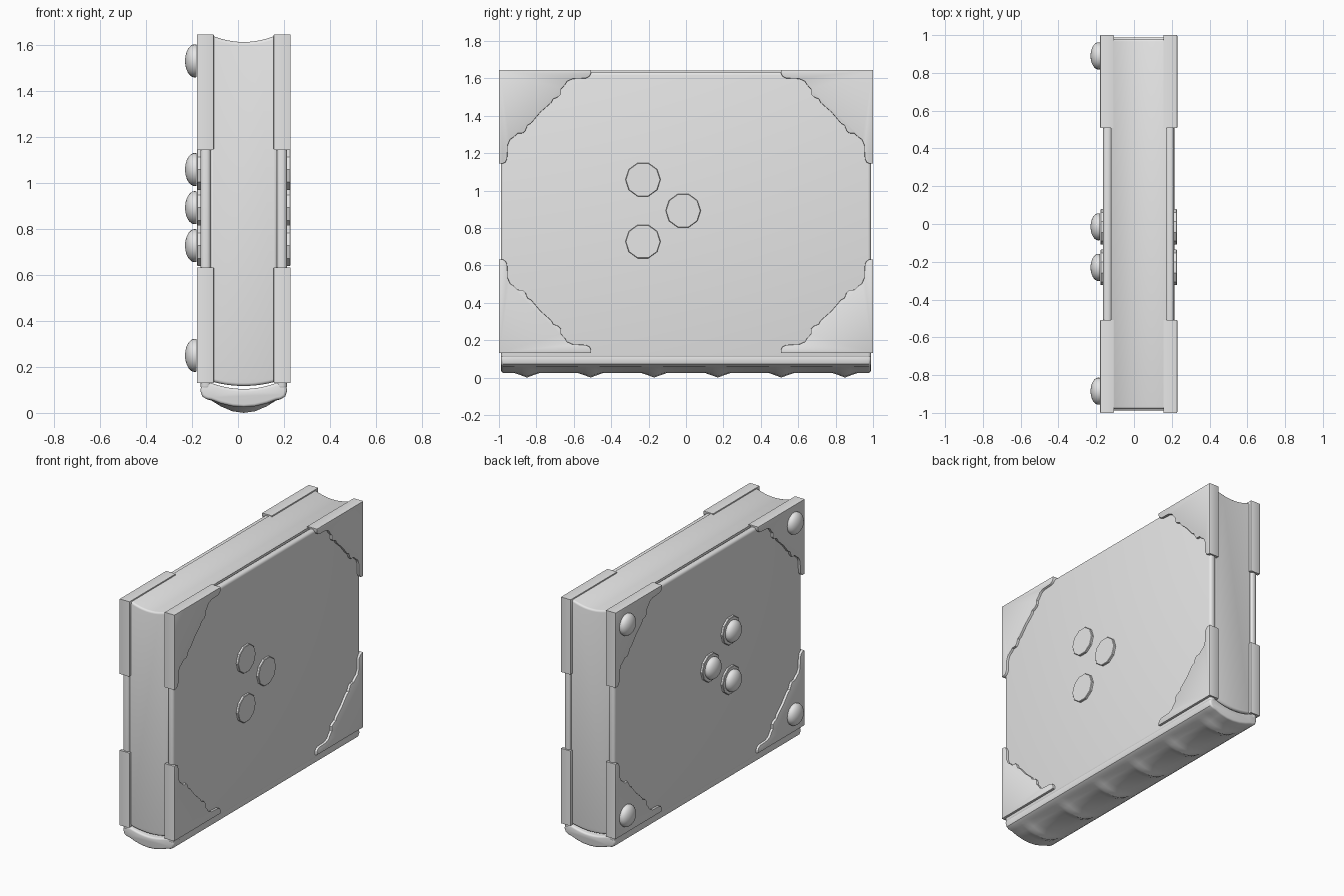
import bpy
import bmesh
import math
from mathutils import Matrix

cube = bpy.data.objects.get("Cube")
if cube:
    bpy.data.objects.remove(cube, do_unlink=True)

grey = bpy.data.materials.new("light grey")
grey.use_nodes = True
grey.diffuse_color = (0.8, 0.8, 0.8, 1)
grey.node_tree.nodes["Principled BSDF"].inputs["Base Color"].default_value = (0.8, 0.8, 0.8, 1)

MID = 0.025          # x centre of the book without its studs
SIDES = {"left": 1, "right": -1}


def finish(bm, name, angle=35):
    bmesh.ops.recalc_face_normals(bm, faces=bm.faces)
    mesh = bpy.data.meshes.new(name)
    bm.to_mesh(mesh)
    bm.free()
    obj = bpy.data.objects.new(name, mesh)
    bpy.context.collection.objects.link(obj)
    mesh.materials.append(grey)
    bpy.ops.object.select_all(action="DESELECT")
    obj.select_set(True)
    bpy.context.view_layer.objects.active = obj
    bpy.ops.object.shade_smooth_by_angle(angle=math.radians(angle))
    return obj


def loft(name, sections, bevel, segments=3):
    """Join matching closed sections, cap the ends and round the cap edges."""
    bm = bmesh.new()
    rings = [[bm.verts.new(p) for p in s] for s in sections]
    n = len(rings[0])
    for a, b in zip(rings, rings[1:]):
        for i in range(n):
            j = (i + 1) % n
            bm.faces.new((a[i], a[j], b[j], b[i]))
    caps = [bm.faces.new(rings[0]), bm.faces.new(rings[-1])]
    bmesh.ops.recalc_face_normals(bm, faces=bm.faces)
    rim = list({e for f in caps for e in f.edges})
    bmesh.ops.bevel(bm, geom=rim, offset=bevel, segments=segments,
                    profile=0.5, affect="EDGES", clamp_overlap=True)
    return finish(bm, name)


def arc(half, edge_z, mid_z, steps=16):
    """Shallow parabola running from -half to +half."""
    ts = [2 * i / steps - 1 for i in range(steps + 1)]
    return [(MID + half * t, mid_z + (edge_z - mid_z) * t * t) for t in ts]


# Page block: hollow fore edge on top, rounded back underneath
outline = arc(0.146, 1.643, 1.612) + arc(0.146, 0.138, 0.117)[::-1]
loft("page_block", [[(x, y, z) for x, z in outline] for y in (-0.98, 0.98)], 0.02)

# Cover boards with soft edges
for side, s in SIDES.items():
    bm = bmesh.new()
    bmesh.ops.create_cube(bm, size=1)
    bmesh.ops.scale(bm, vec=(0.045, 1.98, 1.535), verts=bm.verts)
    bmesh.ops.translate(bm, vec=(MID + s * 0.1655, 0, 0.8675), verts=bm.verts)
    bmesh.ops.bevel(bm, geom=bm.edges[:], offset=0.018, segments=4,
                    profile=0.5, affect="EDGES")
    finish(bm, side + "_cover_board")

# Spine: curved shell with rolled hinges and six raised bands
outer = [(0.165, 0.135), (0.182, 0.122), (0.189, 0.098), (0.181, 0.072),
         (0.162, 0.06), (0.14, 0.056), (0.1, 0.041), (0.05, 0.029)]
shell = outer + [(0, 0.025)] + [(-x, z) for x, z in reversed(outer)]
inner = arc(0.145, 0.131, 0.104, 10)
BANDS = [-0.85, -0.51, -0.17, 0.17, 0.51, 0.85]


def spine_section(y, raised):
    pts = []
    for x, z in shell:
        lift = 0.025 * math.cos(x / 0.15 * math.pi / 2) if abs(x) < 0.15 else 0
        pts.append((MID + x, y, z - raised * lift))
    return pts + [(x, y, z) for x, z in inner]


stations = [(-0.988, 0)]
for b in BANDS:
    stations += [(b - 0.07, 0), (b - 0.03, 0.55), (b, 1), (b + 0.03, 0.55), (b + 0.07, 0)]
stations.append((0.988, 0))
loft("spine", [spine_section(y, r) for y, r in stations], 0.012)

# Ornamental corner guards: a scalloped edge, symmetric about the diagonal
half_edge = [(0.492, 0), (0.492, 0.02), (0.484, 0.034), (0.465, 0.044),
             (0.395, 0.047), (0.365, 0.06), (0.352, 0.08), (0.333, 0.1),
             (0.332, 0.128), (0.318, 0.142), (0.29, 0.153), (0.28, 0.172)]
guard = half_edge + [(0.222, 0.222)] + [(b, a) for a, b in reversed(half_edge)] + [(0, 0)]
for side, s in SIDES.items():
    for end, e in {"back": 1, "front": -1}.items():
        for level, z0, d in (("top", 1.645, -1), ("bottom", 0.13, 1)):
            loft(f"{side}_{end}_{level}_corner_guard",
                 [[(MID + s * x, e * (1 - a), z0 + d * b * 1.02) for a, b in guard]
                  for x in (0.13, 0.204)], 0.004, 2)

# Ten-sided bosses on both covers
SPOTS = [(-0.23, 1.058), (-0.23, 0.727), (-0.015, 0.892)]
for side, s in SIDES.items():
    for i, (y, z) in enumerate(SPOTS):
        ring = [(y + 0.094 * math.cos(k * math.pi / 5),
                 z + 0.094 * math.sin(k * math.pi / 5)) for k in range(10)]
        loft(f"{side}_boss_{i + 1}",
             [[(MID + s * x, a, b) for a, b in ring] for x in (0.18, 0.203)], 0.003, 1)

# Domed studs on the right cover, on the bosses and the corner guards
corners = [(y, z) for y in (-0.885, 0.89) for z in (0.25, 1.53)]
for i, (y, z) in enumerate(SPOTS + corners):
    bm = bmesh.new()
    bmesh.ops.create_uvsphere(bm, u_segments=24, v_segments=16, radius=1)
    below = [v for v in bm.verts if v.co.z < -0.3]
    bmesh.ops.delete(bm, geom=below, context="VERTS")
    bmesh.ops.holes_fill(bm, edges=[e for e in bm.edges if e.is_boundary])
    bmesh.ops.scale(bm, vec=(0.072, 0.072, 0.042), verts=bm.verts)
    turn = Matrix.Translation((-0.188, y, z)) @ Matrix.Rotation(-math.pi / 2, 4, "Y")
    bmesh.ops.transform(bm, matrix=turn, verts=bm.verts)
    finish(bm, f"stud_{i + 1}", 50)
